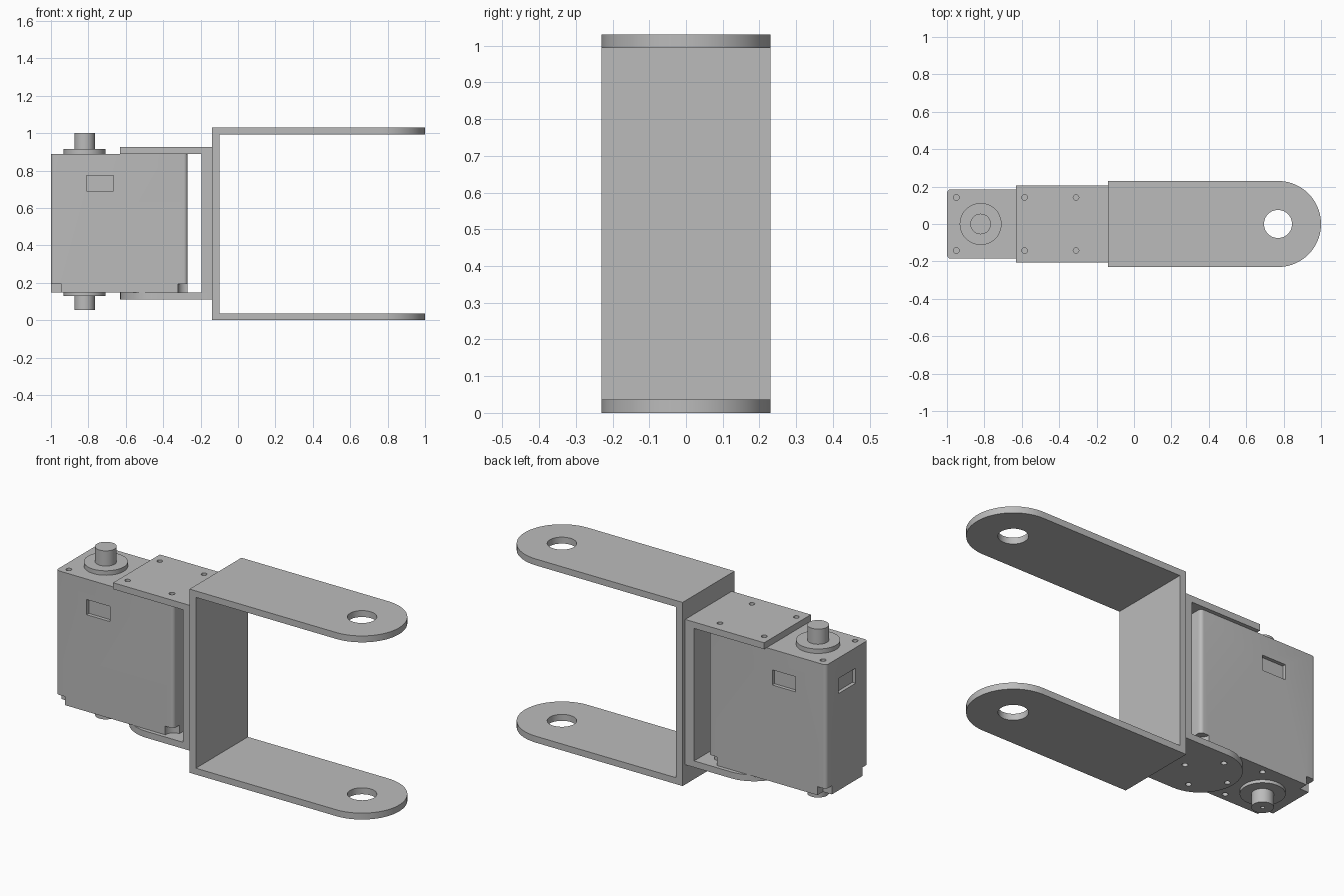
import bpy, bmesh, math
from mathutils import Vector

cube = bpy.data.objects.get("Cube")
if cube:
    bpy.data.objects.remove(cube, do_unlink=True)

grey = bpy.data.materials.new("plain_grey")
grey.use_nodes = True
colour = (0.5, 0.5, 0.5, 1)
grey.diffuse_color = colour
grey.node_tree.nodes["Principled BSDF"].inputs["Base Color"].default_value = colour


def arc(cx, cy, r, start, end, steps):
    """Points along an arc, angles in degrees."""
    angles = [math.radians(start + (end - start) * i / steps) for i in range(steps + 1)]
    return [(cx + r * math.cos(a), cy + r * math.sin(a)) for a in angles]


def circle(cx, cy, r, steps=48):
    return arc(cx, cy, r, 0, 360, steps)[:-1]


def rect(x0, x1, y0, y1):
    return [(x0, y0), (x1, y0), (x1, y1), (x0, y1)]


def rounded_rect(x0, x1, y0, y1, r):
    return (arc(x1 - r, y1 - r, r, 0, 90, 6) + arc(x0 + r, y1 - r, r, 90, 180, 6)
            + arc(x0 + r, y0 + r, r, 180, 270, 6) + arc(x1 - r, y0 + r, r, 270, 360, 6))


def prism(name, outline, z0, z1):
    """Extrude a flat outline from z0 to z1."""
    bm = bmesh.new()
    base = bm.faces.new([bm.verts.new((x, y, z0)) for x, y in outline])
    top = bmesh.ops.extrude_face_region(bm, geom=[base])
    verts = [g for g in top["geom"] if isinstance(g, bmesh.types.BMVert)]
    bmesh.ops.translate(bm, verts=verts, vec=Vector((0, 0, z1 - z0)))
    bmesh.ops.recalc_face_normals(bm, faces=bm.faces[:])
    mesh = bpy.data.meshes.new(name)
    bm.to_mesh(mesh)
    bm.free()
    obj = bpy.data.objects.new(name, mesh)
    bpy.context.collection.objects.link(obj)
    return obj


def finish(obj, cuts=()):
    """Subtract the (outline, z0, z1) cuts, then colour and shade."""
    cutters = [prism("cutter", *c) for c in cuts]
    for c in cutters:
        c.hide_render = True
        mod = obj.modifiers.new("cut", "BOOLEAN")
        mod.operation, mod.solver, mod.object = "DIFFERENCE", "EXACT", c
    if cutters:
        graph = bpy.context.evaluated_depsgraph_get()
        mesh = bpy.data.meshes.new_from_object(obj.evaluated_get(graph))
        obj.modifiers.clear()
        obj.data = mesh
        for c in cutters:
            bpy.data.objects.remove(c, do_unlink=True)
    obj.data.materials.clear()
    obj.data.materials.append(grey)
    for p in obj.data.polygons:
        p.material_index = 0
    bpy.ops.object.select_all(action="DESELECT")
    obj.select_set(True)
    bpy.context.view_layer.objects.active = obj
    bpy.ops.object.shade_smooth_by_angle(angle=math.radians(30))


# Large U bracket: two round-ended arms and a web
HEIGHT, SHEET, BIG = 1.03, 0.036, 0.23
arm = [(-0.14, BIG), (-0.14, -BIG)] + arc(0.77, 0, BIG, -90, 90, 40)
for name, z in (("lower_arm", 0), ("upper_arm", HEIGHT - SHEET)):
    finish(prism(name, arm, z, z + SHEET), [(circle(0.77, 0, 0.075), z - 0.1, z + 0.1)])
finish(prism("large_bracket_web", rect(-0.14, -0.1, -BIG, BIG), SHEET, HEIGHT - SHEET))

# Small bracket: square top plate, round-ended bottom plate, web
SMALL, BASE, TOP = 0.207, 0.147, 0.89
top_holes = [(circle(x, y, 0.015, 20), TOP - 0.1, TOP + 0.1)
             for x in (-0.585, -0.31) for y in (-0.142, 0.142)]
finish(prism("small_bracket_top", rect(-0.63, -0.14, -SMALL, SMALL), TOP, TOP + SHEET), top_holes)

horn = [(-0.14, -SMALL), (-0.14, SMALL)] + arc(-0.423, 0, SMALL, 90, 270, 40)
horn_holes = [(circle(x, y, 0.015, 20), 0, 0.3)
              for x, y in circle(-0.46, 0, 0.135, 4)]
finish(prism("small_bracket_bottom", horn, BASE - SHEET, BASE), horn_holes)
finish(prism("small_bracket_web", rect(-0.195, -0.14, -SMALL, SMALL), BASE, TOP))

# Motor case with screw holes, window recesses and notched lower corners
X0, X1, SIDE, DEEP = -1.0, -0.27, 0.185, 0.02
cuts = [(rect(X0 - 0.1, X0 + DEEP, -0.075, 0.075), 0.69, 0.775)]
for s in (-1, 1):
    inner, outer = sorted((s * (SIDE - DEEP), s * (SIDE + 0.1)))
    cuts.append((rect(-0.81, -0.665, inner, outer), 0.69, 0.775))
    cuts.append((circle(-0.95, s * 0.142, 0.015, 20), TOP - 0.04, TOP + 0.1))
    cuts.append((circle(-0.70, s * 0.142, 0.015, 20), BASE - 0.1, BASE + 0.04))
    notch = sorted((s * (SIDE - 0.05), s * (SIDE + 0.1)))
    cuts.append((rect(X0 - 0.1, X0 + 0.055, *notch), BASE - 0.1, 0.195))
    cuts.append((circle(X1, s * SIDE, 0.052, 32), BASE - 0.1, 0.195))
finish(prism("motor_case", rounded_rect(X0, X1, -SIDE, SIDE, 0.02), BASE, TOP), cuts)

# Output collars and shafts on both ends of the motor
AXIS = -0.82
finish(prism("upper_collar", circle(AXIS, 0, 0.112), TOP, 0.915))
finish(prism("upper_shaft", circle(AXIS, 0, 0.055), 0.915, 1.0))
finish(prism("lower_collar", circle(AXIS, 0, 0.112), 0.13, BASE))
finish(prism("lower_shaft", circle(AXIS, 0, 0.055), 0.055, 0.13),
       [(circle(AXIS, 0, 0.01, 16), 0, 0.1)])
